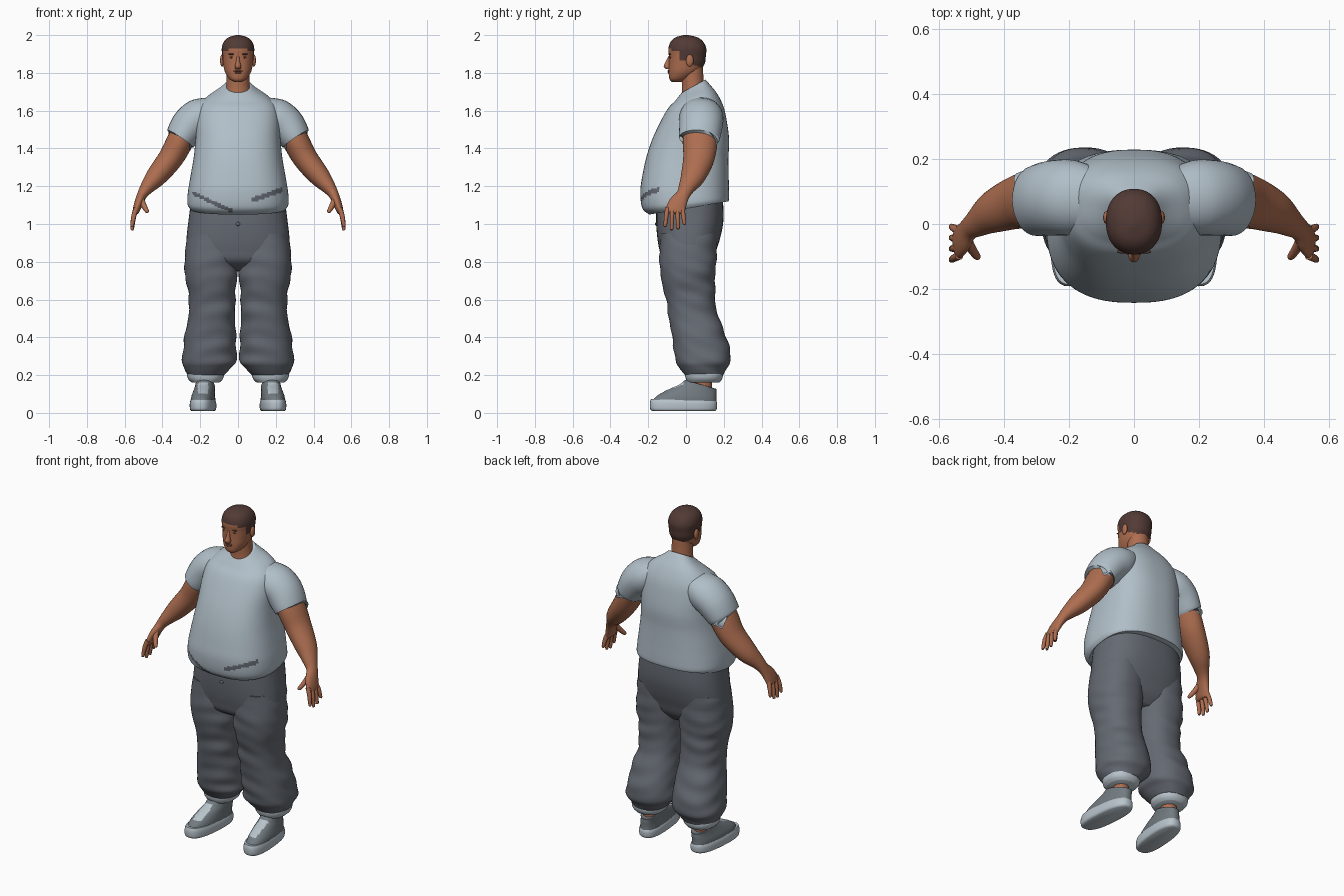
import bpy, bmesh, math
from mathutils import Vector

if "Cube" in bpy.data.objects:
    bpy.data.objects.remove(bpy.data.objects["Cube"])


def material(name, r, g, b):
    m = bpy.data.materials.new(name)
    m.use_nodes = True
    m.diffuse_color = (r, g, b, 1)
    m.node_tree.nodes["Principled BSDF"].inputs["Base Color"].default_value = (r, g, b, 1)
    return m


SKIN = material("skin", .42, .155, .08)
LIP = material("dark skin", .25, .085, .05)
HAIR = material("hair brown", .085, .043, .036)
SHIRT = material("pale blue cotton", .44, .52, .58)
PANTS = material("slate cloth", .13, .145, .17)
SHOE = material("shoe grey", .17, .2, .22)
SOLE = material("sole pale grey", .48, .55, .6)


def finish(name, bm, mats, rule=None, mirror=False, angle=50):
    """Turn a bmesh into a smooth, coloured and optionally mirrored object."""
    bmesh.ops.recalc_face_normals(bm, faces=bm.faces)
    for f in bm.faces:
        f.material_index = int(rule(f.calc_center_median(), f.normal)) if rule else 0
    me = bpy.data.meshes.new(name)
    bm.to_mesh(me)
    bm.free()
    for m in mats:
        me.materials.append(m)
    ob = bpy.data.objects.new(name, me)
    bpy.context.collection.objects.link(ob)
    if mirror:
        ob.modifiers.new("mirror", "MIRROR").use_mirror_merge = False
    bpy.ops.object.select_all(action="DESELECT")
    ob.select_set(True)
    bpy.context.view_layer.objects.active = ob
    bpy.ops.object.shade_smooth_by_angle(angle=math.radians(angle))
    return ob


def spline(rows, steps):
    """Catmull-Rom through rows of numbers."""
    rows = [Vector(r) for r in rows]
    out = []
    for i in range(len(rows) - 1):
        p1, p2 = rows[i], rows[i + 1]
        m1 = (p2 - rows[max(i - 1, 0)]) / 2
        m2 = (rows[min(i + 2, len(rows) - 1)] - p1) / 2
        for k in range(steps):
            t = k / steps
            out.append(p1 + m1 * t + (p2 - p1) * t * t * (3 - 2 * t)
                       - m1 * t * t * (2 - t) - m2 * t * t * (1 - t))
    return out + [rows[-1]]


def loft(name, rows, mats, power=2, segs=32, steps=4, along=False, fold=None, **kw):
    """Skin rounded sections: x, y, z, half width, half depth, front-to-back tilt."""
    rings = spline([tuple(r) + (0,) * (6 - len(r)) for r in rows], steps)
    bm = bmesh.new()
    loops = []
    for i, r in enumerate(rings):
        u, v = Vector((1, 0, 0)), Vector((0, 1, 0))
        if along:
            t = Vector(rings[min(i + 1, len(rings) - 1)][:3]) - Vector(rings[max(i - 1, 0)][:3])
            u = t.cross(v).normalized()
            v = u.cross(t).normalized()
        loop = []
        for k in range(segs):
            a = math.tau * k / segs
            c, s = math.cos(a), math.sin(a)
            c = math.copysign(abs(c) ** (2 / power), c)
            s = math.copysign(abs(s) ** (2 / power), s)
            p = Vector(r[:3]) + u * c * max(r[3], .001) + v * s * max(r[4], .001)
            p.z += r[5] * s
            loop.append(bm.verts.new(fold(p) if fold else p))
        loops.append(loop)
    for lo, hi in zip(loops, loops[1:]):
        for k in range(segs):
            j = (k + 1) % segs
            bm.faces.new((lo[k], lo[j], hi[j], hi[k]))
    bm.faces.new(loops[0])
    bm.faces.new(loops[-1])
    return finish(name, bm, mats, **kw)


def blob(name, centre, size, mat, mirror=False):
    bm = bmesh.new()
    bmesh.ops.create_uvsphere(bm, u_segments=16, v_segments=10, radius=1)
    for v in bm.verts:
        v.co = Vector(a * b + c for a, b, c in zip(v.co, size, centre))
    return finish(name, bm, [mat], mirror=mirror)


# Head with a cropped hairline, and neck
def is_hair(c, n):
    if c.y < -.035:
        line = 1.915 + .015 * (abs(c.x) < .05)
    elif c.y < .02:
        line = 1.865
    else:
        line = 1.85 - .35 * min(c.y - .02, .08)
    return c.z > line


loft("head", [(0, -.05, 1.752, .02, .025), (0, -.038, 1.768, .046, .05),
              (0, -.012, 1.805, .069, .08), (0, .004, 1.85, .079, .095),
              (0, .007, 1.89, .083, .098), (0, .007, 1.93, .086, .1),
              (0, .005, 1.965, .075, .086), (0, .003, 1.988, .05, .058),
              (0, 0, 2, .01, .012)], [SKIN, HAIR], power=2.2, segs=64, steps=8, rule=is_hair)
loft("neck", [(0, .045, 1.62, .085, .075), (0, .04, 1.7, .066, .062),
              (0, .035, 1.76, .06, .058), (0, .03, 1.84, .06, .06)], [SKIN])
loft("nose", [(0, -.085, 1.89, .007, .008), (0, -.093, 1.86, .01, .014),
              (0, -.098, 1.835, .017, .02), (0, -.092, 1.82, .014, .014)], [SKIN], segs=16)
blob("ears", (.084, .02, 1.865), (.011, .02, .032), SKIN, True)
blob("eyes", (.032, -.083, 1.882), (.014, .005, .005), LIP, True)
blob("eyebrows", (.033, -.085, 1.899), (.02, .006, .004), HAIR, True)
blob("upper_lip", (0, -.09, 1.81), (.024, .008, .005), LIP)
blob("lower_lip", (0, -.088, 1.801), (.02, .009, .006), LIP)


# Shirt, with waistband cloth showing through near the hem
def shows_through(c, n):
    if c.y > -.09:
        return False
    if .07 < c.x < .235:
        return abs(c.z - 1.105 - .32 * c.x) < .013
    return -.24 < c.x < -.03 and abs(c.z - 1.055 + .45 * c.x) < .011


loft("shirt_body", [(0, .015, 1.085, .255, .21, .035), (0, -.002, 1.11, .268, .23, .025),
                    (0, -.007, 1.17, .265, .235), (0, -.003, 1.25, .252, .229),
                    (0, .007, 1.35, .235, .218), (0, .025, 1.45, .225, .203),
                    (0, .042, 1.55, .222, .173), (0, .052, 1.62, .207, .145, .005),
                    (0, .053, 1.67, .165, .112, .02), (0, .045, 1.71, .1, .08, .03),
                    (0, .04, 1.73, .07, .063, .035)],
     [SHIRT, PANTS], power=2.5, segs=96, steps=9, rule=shows_through)
loft("sleeves", [(.11, .07, 1.62, .06, .09), (.185, .08, 1.573, .1, .115),
                 (.25, .08, 1.528, .1, .115), (.302, .07, 1.457, .085, .108),
                 (.305, .07, 1.452, .077, .1)], [SHIRT], along=True, mirror=True)

# Arms and hands
loft("arms", [(.23, .08, 1.56, .07, .08), (.3, .075, 1.45, .071, .092),
              (.355, .068, 1.35, .066, .083), (.43, .038, 1.255, .056, .066),
              (.48, .005, 1.195, .038, .045), (.507, -.015, 1.155, .027, .036),
              (.526, -.043, 1.11, .023, .048), (.54, -.058, 1.068, .018, .05),
              (.543, -.06, 1.055, .01, .042)], [SKIN], along=True, mirror=True)
for i, finger in enumerate(("index", "middle", "ring", "little")):
    y = -.098 + .026 * i
    spread = (i - 1.5) * .008
    drop = (.068, .085, .08, .058)[i]
    loft(finger + "_fingers", [(.537, y, 1.085, .013, .012), (.551, y + spread / 2, 1.045, .013, .0115),
                               (.56, y + spread, 1.06 - drop, .009, .009),
                               (.561, y + spread, 1.054 - drop, .003, .003)],
         [SKIN], segs=12, along=True, mirror=True)
loft("thumbs", [(.517, -.045, 1.14, .018, .018), (.5, -.075, 1.1, .015, .015),
                (.482, -.1, 1.068, .011, .011), (.478, -.105, 1.06, .004, .004)],
     [SKIN], segs=12, along=True, mirror=True)


# Baggy trousers with soft cloth folds and cuffs
def wrinkle(p):
    w = .004 * math.sin(55 * p.z + 14 * p.x + 9 * p.y) * math.sin(17 * p.z + 20 * p.y)
    return Vector((p.x + w, p.y + w, p.z))


loft("trouser_hips", [(0, .03, .75, .13, .07), (0, .01, .8, .24, .13),
                      (0, .01, .86, .272, .15), (0, .015, .93, .272, .167),
                      (0, .02, 1.02, .262, .178), (0, .02, 1.15, .245, .175)],
     [PANTS], power=2.5, segs=48)
loft("trouser_legs", [(.14, .015, .95, .125, .15), (.142, .01, .8, .142, .15),
                      (.141, .012, .7, .134, .142), (.138, .022, .62, .124, .132),
                      (.138, .035, .53, .122, .13), (.146, .065, .42, .134, .142),
                      (.15, .085, .33, .142, .148), (.153, .09, .27, .143, .144),
                      (.162, .093, .238, .122, .128), (.17, .095, .2, .096, .1)],
     [PANTS], power=2.3, segs=48, steps=6, fold=wrinkle, mirror=True)
loft("trouser_cuffs", [(.172, .095, .222, .09, .09), (.172, .095, .205, .098, .1),
                       (.172, .095, .18, .092, .096), (.172, .093, .162, .075, .085)],
     [SOLE], power=2.3, mirror=True)
blob("fly_button", (0, -.158, 1.0), (.012, .006, .01), PANTS)


# Ankles and shoes, toes turned slightly outward
def toe_out(p):
    return Vector((p.x - .08 * p.y, p.y, p.z))


loft("ankles", [(.172, .09, .08, .04, .045), (.172, .09, .23, .045, .05)], [SKIN], mirror=True)
loft("shoe_soles", [(.184, -.012, .01, .058, .165), (.184, -.013, .02, .066, .176),
                    (.184, -.013, .05, .067, .178, -.003), (.184, -.012, .068, .062, .173, -.006)],
     [SOLE], power=2.6, segs=40, fold=toe_out, mirror=True, angle=60)
loft("shoe_uppers", [(.184, -.01, .055, .063, .172), (.184, .003, .085, .061, .158, -.004),
                     (.182, .03, .112, .056, .132, -.008), (.18, .063, .135, .052, .098, -.015),
                     (.18, .078, .15, .049, .083, -.023), (.18, .078, .146, .038, .07, -.02)],
     [SHOE, SOLE], power=2.3, segs=48, steps=5, fold=toe_out, mirror=True,
     rule=lambda c, n: c.y < -.01 and .1 < c.z < .16 and abs(c.x - .185) < .028)
